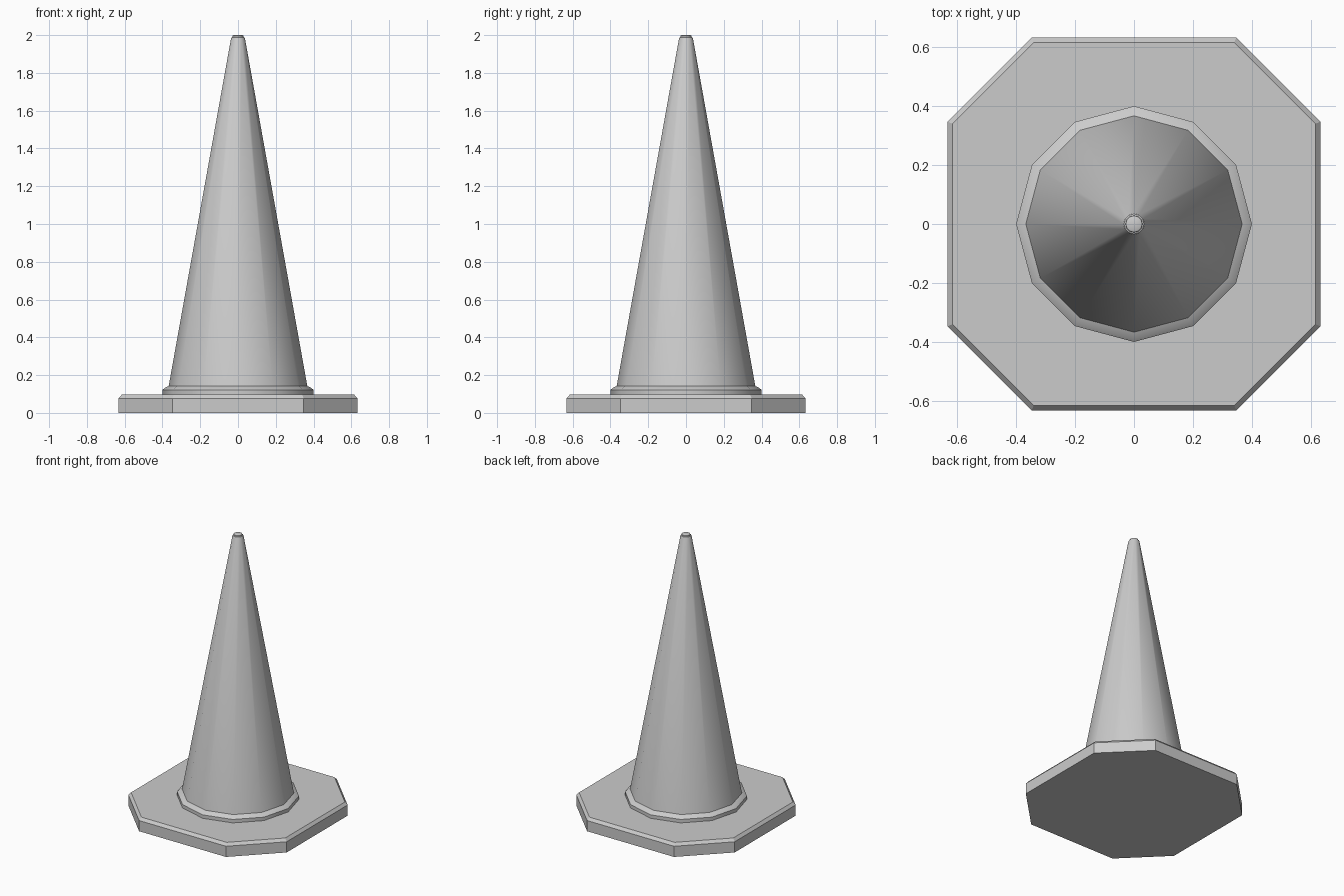
import bpy, bmesh, math

if "Cube" in bpy.data.objects:
    bpy.data.objects.remove(bpy.data.objects["Cube"])


def loft(name, rings, angle):
    """Skin a stack of closed rings and cap both ends."""
    bm = bmesh.new()
    loops = [[bm.verts.new(p) for p in ring] for ring in rings]
    n = len(loops[0])
    for low, high in zip(loops, loops[1:]):
        for i in range(n):
            j = (i + 1) % n
            bm.faces.new((low[i], low[j], high[j], high[i]))
    bm.faces.new(loops[0][::-1])
    bm.faces.new(loops[-1])
    mesh = bpy.data.meshes.new(name)
    bm.to_mesh(mesh)
    bm.free()
    obj = bpy.data.objects.new(name, mesh)
    bpy.context.collection.objects.link(obj)
    bpy.ops.object.select_all(action='DESELECT')
    obj.select_set(True)
    bpy.context.view_layer.objects.active = obj
    bpy.ops.object.shade_smooth_by_angle(angle=math.radians(angle))
    return obj


def octagon(half, corner, z):
    """Square of the given half width with its corners cut off."""
    pts = []
    for sx, sy in ((1, 1), (-1, 1), (-1, -1), (1, -1)):
        pair = [(sx * half, sy * corner, z), (sx * corner, sy * half, z)]
        pts += pair if sx * sy > 0 else pair[::-1]
    return pts


def circle(radius, z, sides=12):
    step = math.tau / sides
    return [(radius * math.cos(i * step), radius * math.sin(i * step), z)
            for i in range(sides)]


# Octagonal foot plate with a chamfered upper edge
loft("base_plate", [octagon(0.632, 0.347, 0.0),
                    octagon(0.632, 0.347, 0.077),
                    octagon(0.615, 0.34, 0.097)], 25)

# Twelve-sided cone with a collar at its foot and a small stepped tip
cone_profile = [(0.40, 0.09), (0.40, 0.122), (0.388, 0.132), (0.367, 0.142),
                (0.037, 1.982), (0.034, 1.988), (0.029, 1.99),
                (0.028, 1.997), (0.022, 2.0)]
loft("cone_body", [circle(r, z) for r, z in cone_profile], 35)
